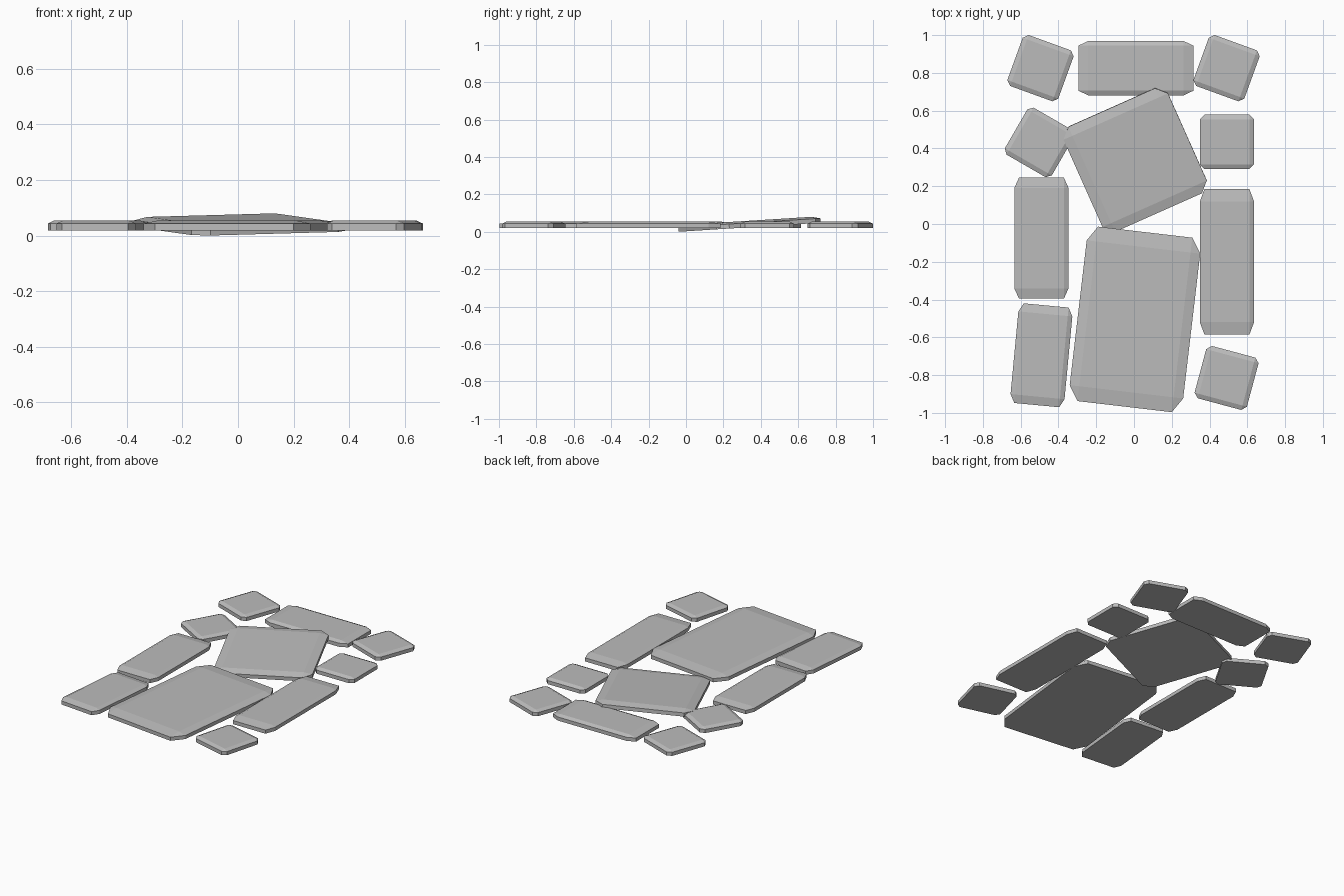
import bpy, bmesh
from math import radians
from mathutils import Matrix

old = bpy.data.objects.get("Cube")
if old:
    bpy.data.objects.remove(old, do_unlink=True)

# Single stone colour
stone = bpy.data.materials.new("grey_stone")
stone.use_nodes = True
GREY = (0.5, 0.5, 0.5, 1)
stone.diffuse_color = GREY
stone.node_tree.nodes["Principled BSDF"].inputs["Base Color"].default_value = GREY

THICK, RIM, BEVEL = 0.035, 0.011, 0.085  # slab thickness, rim height, bevel share


def slab(name, x, y, w, d, turn=0, tilt=0, base=0.019):
    """Paving slab with cut corners and a sloped top rim, flat underneath."""
    bm = bmesh.new()
    bmesh.ops.create_cube(bm, size=1)
    squash = RIM / BEVEL
    height = THICK / squash
    for v in bm.verts:
        v.co.z = (v.co.z + 0.5) * height
    edges = [e for e in bm.edges if any(v.co.z > 0 for v in e.verts)]
    bmesh.ops.bevel(bm, geom=edges, offset=BEVEL, segments=1, affect='EDGES')
    place = (Matrix.Translation((x, y, base))
             @ Matrix.Rotation(radians(tilt), 4, 'X')
             @ Matrix.Rotation(radians(turn), 4, 'Z')
             @ Matrix.Diagonal((w, d, squash, 1)))
    bm.transform(place)
    bmesh.ops.recalc_face_normals(bm, faces=bm.faces)
    mesh = bpy.data.meshes.new(name)
    bm.to_mesh(mesh)
    bm.free()
    mesh.materials.append(stone)
    bpy.context.collection.objects.link(bpy.data.objects.new(name, mesh))


S = 0.287  # side of a small stone

# Back row
slab("back_right_stone", -0.495, 0.825, S, S, -20)
slab("back_middle_stone", 0.01, 0.825, 0.61, S)
slab("back_left_stone", 0.49, 0.825, S, S, -20)

# Right column
slab("right_small_stone", -0.5, 0.432, S, S, -30)
slab("right_long_stone", -0.49, -0.075, S, 0.64)
slab("right_front_stone", -0.49, -0.695, S, 0.53, -5.4)

# Left column
slab("left_small_stone", 0.492, 0.435, S, S)
slab("left_long_stone", 0.492, -0.2, S, 0.77)
slab("left_front_stone", 0.49, -0.815, S, S, -15)

# Large centre stones, the back one lifted at its far edge
slab("large_front_stone", 0.005, -0.505, 0.605, 0.93, -6.7)
slab("large_tilted_stone", 0.006, 0.34, 0.605, 0.61, 24, tilt=3.6, base=0.024)
